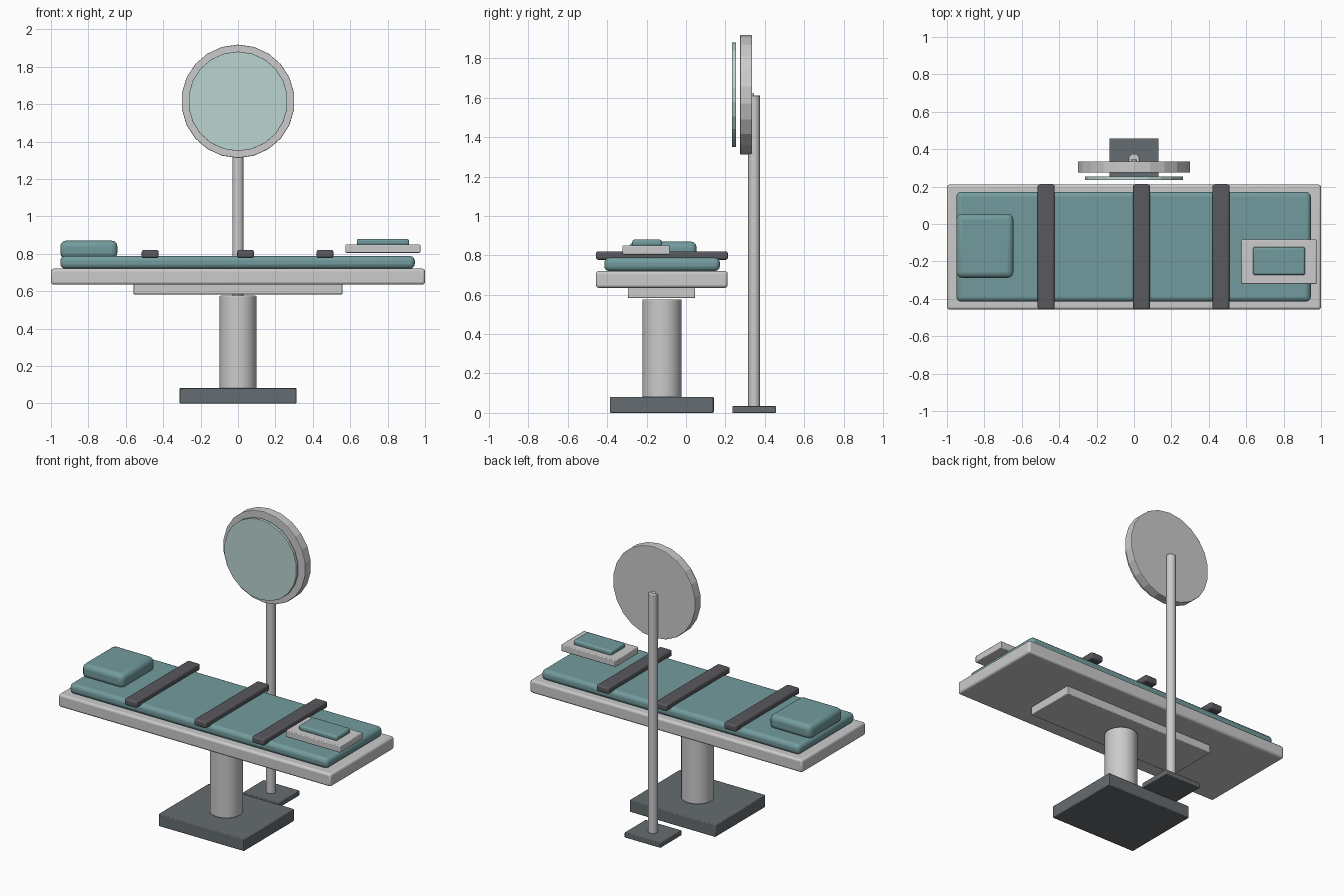
import bpy
import math

if "Cube" in bpy.data.objects:
    bpy.data.objects.remove(bpy.data.objects["Cube"])


def material(name, rgb):
    m = bpy.data.materials.new(name)
    m.diffuse_color = (*rgb, 1)
    m.use_nodes = True
    m.node_tree.nodes["Principled BSDF"].inputs["Base Color"].default_value = m.diffuse_color
    return m


TEAL = material("teal_padding", (0.17, 0.33, 0.34))
DARK = material("dark_base", (0.13, 0.15, 0.16))
STRAP = material("dark_strap", (0.10, 0.10, 0.11))
GLASS = material("pale_glass", (0.50, 0.66, 0.64))


def finish(ob, name, mat, bevel, segments, smooth=True):
    ob.name = name
    bpy.ops.object.transform_apply(location=False, rotation=True, scale=True)
    if smooth:
        bpy.ops.object.shade_smooth_by_angle(angle=math.radians(35))
    if bevel:
        mod = ob.modifiers.new("rounded_edges", 'BEVEL')
        mod.width, mod.segments = bevel, segments
        mod.limit_method = 'ANGLE'
        mod.angle_limit = math.radians(40)
    if mat:
        ob.data.materials.append(mat)
    return ob


def box(name, x, y, z, mat=None, bevel=0.005, segments=2):
    """Box from its (min, max) extents on each axis."""
    ext = (x, y, z)
    bpy.ops.mesh.primitive_cube_add(size=1, location=[(a + b) / 2 for a, b in ext])
    ob = bpy.context.object
    ob.scale = [b - a for a, b in ext]
    return finish(ob, name, mat, bevel, segments)


def cylinder(name, centre, radius, depth, sides, along_y=False, mat=None,
             bevel=0.004, smooth=True):
    rot = (math.pi / 2, 0, 0) if along_y else (0, 0, 0)
    bpy.ops.mesh.primitive_cylinder_add(vertices=sides, radius=radius, depth=depth,
                                        location=centre, rotation=rot)
    return finish(bpy.context.object, name, mat, bevel, 2, smooth)


# Pedestal
box("pedestal_base", (-0.314, 0.314), (-0.386, 0.141), (0, 0.081), DARK)
cylinder("pedestal_column", (0, -0.122, 0.328), 0.1, 0.495, 18)
box("support_plate", (-0.56, 0.56), (-0.295, 0.046), (0.583, 0.64))

# Table top and padding
box("table_top", (-1, 1), (-0.457, 0.211), (0.635, 0.72), bevel=0.014, segments=3)
box("mattress", (-0.95, 0.945), (-0.415, 0.172), (0.72, 0.788), TEAL, 0.025, 3)
box("pillow", (-0.95, -0.645), (-0.288, 0.054), (0.775, 0.87), TEAL, 0.03, 3)

# Restraint straps
for i, x in enumerate((-0.47, 0.04, 0.465), 1):
    box(f"strap_{i}", (x - 0.045, x + 0.045), (-0.457, 0.213), (0.777, 0.82),
        STRAP, 0.011, 3)

# Side tray with a pad
box("tray", (0.575, 0.975), (-0.322, -0.082), (0.805, 0.85))
box("tray_pad", (0.635, 0.915), (-0.273, -0.123), (0.845, 0.88), TEAL, 0.012, 3)

# Round lamp on a stand
box("stand_foot", (-0.132, 0.132), (0.235, 0.457), (0, 0.034), DARK, 0.004)
cylinder("stand_pole", (0, 0.346, 0.82), 0.03, 1.585, 18)
cylinder("lamp_joint", (0, 0.325, 1.608), 0.015, 0.04, 12, True)
cylinder("lamp_rim", (0, 0.305, 1.615), 0.303, 0.06, 22, True, smooth=False)
cylinder("lamp_glass", (0, 0.244, 1.615), 0.266, 0.02, 22, True, GLASS, 0.002, False)
